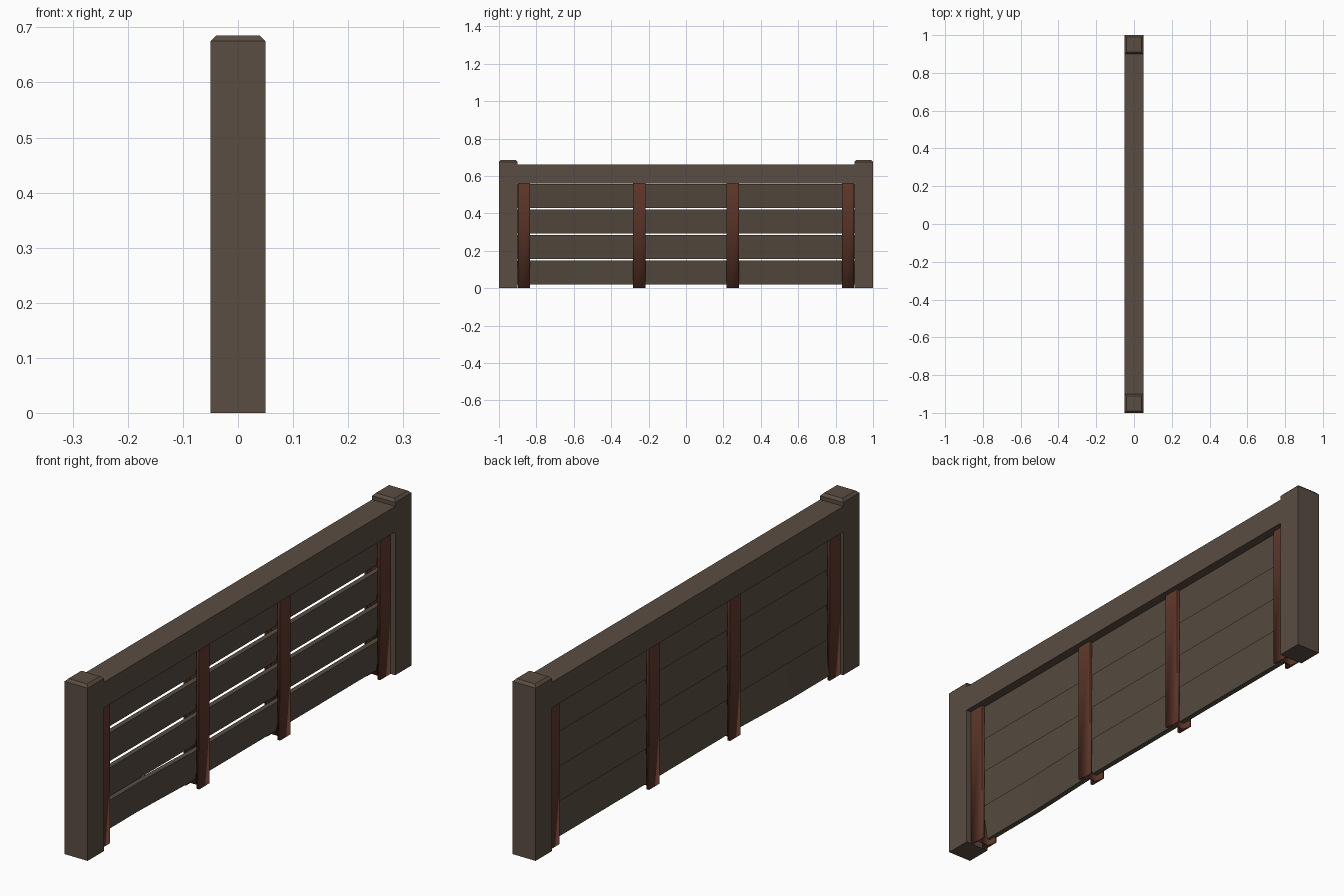
import bpy, bmesh

if "Cube" in bpy.data.objects:
    bpy.data.objects.remove(bpy.data.objects["Cube"])

def material(name, rgb):
    m = bpy.data.materials.new(name)
    m.diffuse_color = (*rgb, 1)
    m.use_nodes = True
    m.node_tree.nodes["Principled BSDF"].inputs["Base Color"].default_value = m.diffuse_color
    return m

WOOD = material("weathered_wood", (0.102, 0.074, 0.055))
SLAT = material("slat_wood", (0.096, 0.074, 0.053))
RUST = material("rusty_steel", (0.125, 0.042, 0.026))

def finish(name, bm, mat):
    bmesh.ops.recalc_face_normals(bm, faces=bm.faces)
    me = bpy.data.meshes.new(name)
    bm.to_mesh(me)
    bm.free()
    me.materials.append(mat)
    ob = bpy.data.objects.new(name, me)
    bpy.context.collection.objects.link(ob)
    return ob

def box(x0, x1, y0, y1, z0, z1):
    bm = bmesh.new()
    bmesh.ops.create_cube(bm, size=1)
    for v in bm.verts:
        v.co = (x1 if v.co.x > 0 else x0, y1 if v.co.y > 0 else y0, z1 if v.co.z > 0 else z0)
    return bm

def prism(points, axis, a, b, steps=1):
    """Extrude a closed profile along y or z, with optional cross loops."""
    bm = bmesh.new()
    rings = []
    for i in range(steps + 1):
        t = a + (b - a) * i / steps
        rings.append([bm.verts.new((p, t, q) if axis == "y" else (p, q, t)) for p, q in points])
    n = len(points)
    for r, s in zip(rings, rings[1:]):
        for k in range(n):
            bm.faces.new((r[k], r[(k + 1) % n], s[(k + 1) % n], s[k]))
    bm.faces.new(rings[0])
    bm.faces.new(rings[-1])
    return bm

# End posts with chamfered tops
for side, y in (("left", -0.95), ("right", 0.95)):
    bm = box(-0.05, 0.05, y - 0.05, y + 0.05, 0, 0.685)
    edges = [e for e in bm.edges if all(v.co.z > 0.6 for v in e.verts)]
    bmesh.ops.bevel(bm, geom=edges, offset=0.01, segments=1, affect='EDGES')
    finish(side + "_post", bm, WOOD)

# Top rail
finish("top_rail", box(-0.05, 0.05, -0.9, 0.9, 0.56, 0.66), WOOD)

# Leaning slats; the lowest is warped near one end
for i in range(4):
    z0 = 0.02 + i * 0.1365
    z1 = z0 + 0.1285
    profile = [(-0.025, z0), (-0.005, z0), (0.017, z1), (-0.003, z1)]
    bm = prism(profile, "y", -0.9, 0.9, 18 if i == 0 else 1)
    if i == 0:
        for v in bm.verts:
            v.co.x -= 0.012 * min(1, max(0, (-v.co.y - 0.28) / 0.3))
    finish("slat_%d" % (i + 1), bm, SLAT)

# Steel H-section uprights holding the slats
XA, XB, T, W, C = -0.038, 0.030, 0.011, 0.0325, 0.006
for i, y in enumerate((-0.867, -0.25, 0.25, 0.867)):
    half = [(XA, -W), (XA + T, -W), (XA + T, -C), (XB - T, -C), (XB - T, -W), (XB, -W)]
    h_profile = half + [(x, -v) for x, v in reversed(half)]
    bm = prism([(x, y + v) for x, v in h_profile], "z", 0, 0.56)
    # soft normals only around the foot
    for f in bm.faces:
        f.smooth = True
    for e in bm.edges:
        e.smooth = all(v.co.z < 0.01 for v in e.verts)
    finish("steel_upright_%d" % (i + 1), bm, RUST)
